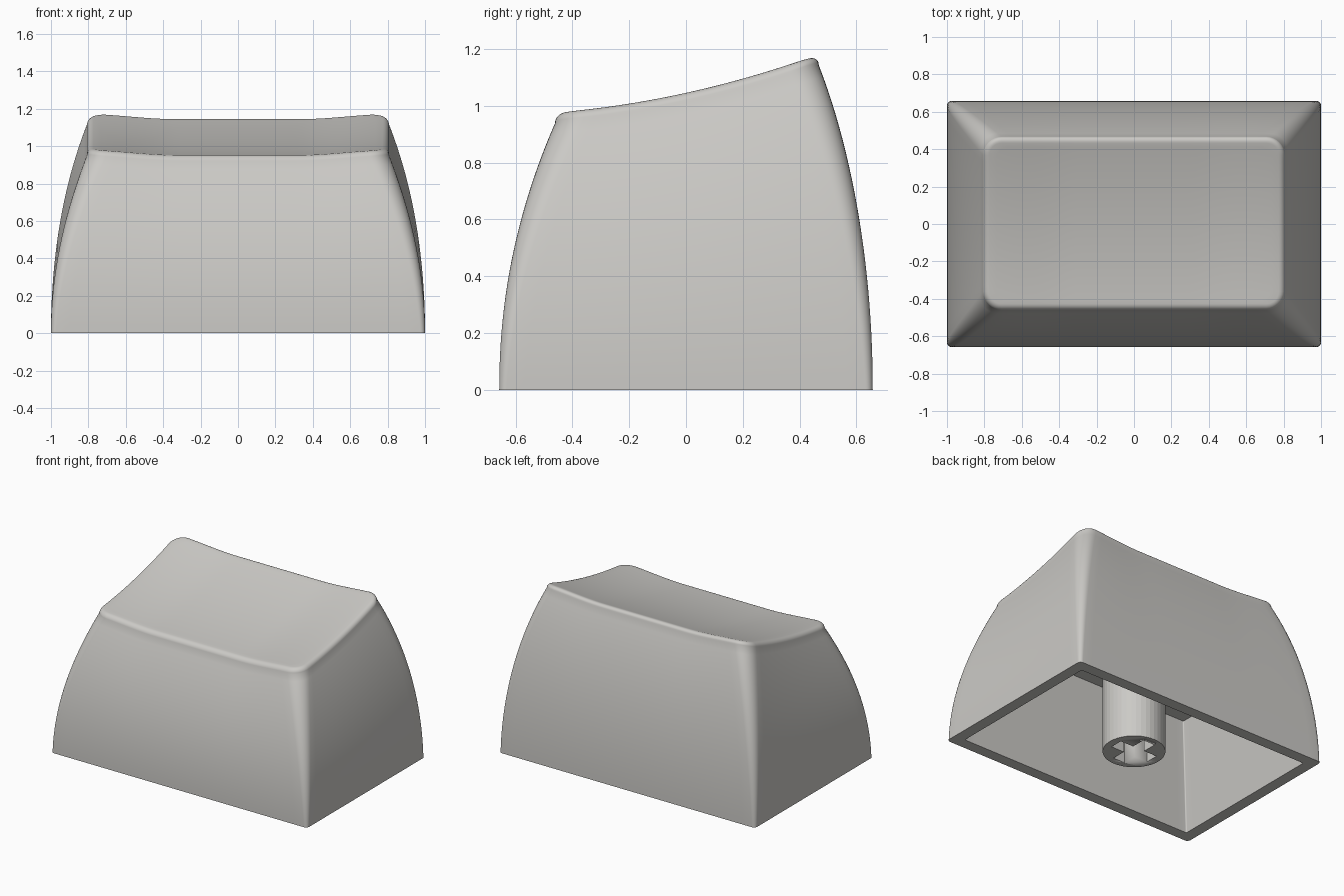
import bpy, bmesh, math

if "Cube" in bpy.data.objects:
    bpy.data.objects.remove(bpy.data.objects["Cube"])

grey = bpy.data.materials.new("warm_light_grey")
grey.diffuse_color = (0.60, 0.59, 0.565, 1)
grey.use_nodes = True
grey.node_tree.nodes["Principled BSDF"].inputs["Base Color"].default_value = grey.diffuse_color


def top_height(x, y):
    """Scooped top: rises towards the back, with a shallow flat-bottomed dish."""
    s = min(max((abs(x) - 0.33) / 0.5, 0), 1)
    dish = 0.028 * (1 - s * s * (3 - 2 * s))
    return 1.047 + 0.22 * y + 0.15 * y * y - dish


def outline(hx, front, back, r, nx=28, ny=20, nc=8):
    """Rounded rectangle from -hx..hx and front..back, always the same point count."""
    pts = []
    corners = [(hx - r, front + r, -90, ny), (hx - r, back - r, 0, nx),
               (-hx + r, back - r, 90, ny), (-hx + r, front + r, 180, nx)]
    for i, (cx, cy, start, n) in enumerate(corners):
        for k in range(nc + 1):
            a = math.radians(start + 90 * k / nc)
            pts.append((cx + r * math.cos(a), cy + r * math.sin(a)))
        # straight run to the start of the next corner
        a = math.radians(start + 90)
        ax, ay = cx + r * math.cos(a), cy + r * math.sin(a)
        nxt = corners[(i + 1) % 4]
        bx, by = nxt[0] + r * math.cos(a), nxt[1] + r * math.sin(a)
        pts += [(ax + (bx - ax) * k / n, ay + (by - ay) * k / n) for k in range(1, n)]
    return pts


def finish(name, bm, angle):
    bmesh.ops.recalc_face_normals(bm, faces=bm.faces)
    me = bpy.data.meshes.new(name)
    bm.to_mesh(me)
    bm.free()
    ob = bpy.data.objects.new(name, me)
    bpy.context.collection.objects.link(ob)
    me.materials.append(grey)
    bpy.ops.object.select_all(action='DESELECT')
    ob.select_set(True)
    bpy.context.view_layer.objects.active = ob
    bpy.ops.object.shade_smooth_by_angle(angle=math.radians(angle))
    return ob


# Keycap shell: cavity, bottom rim, bowed walls, rounded lip and scooped top
CEILING, LIP = 0.725, 0.035
rings = [[(x, y, CEILING) for x, y in outline(0.80, -0.465, 0.465, 0.008)],
         [(x, y, 0) for x, y in outline(0.92, -0.578, 0.578, 0.008)]]
for k in range(25):
    t = k / 24
    pts = outline(1 - 0.192 * t ** 2, -0.658 + 0.196 * t ** 2.1,
                  0.658 - 0.190 * t ** 2, 0.025 + 0.075 * t)
    rings.append([(x, y, t * (top_height(x, y) - LIP)) for x, y in pts])
for k in range(1, 7):
    a = math.radians(15 * k)
    d = LIP * (1 - math.cos(a))
    pts = outline(0.808 - d, -0.462 + d, 0.468 - d, 0.1 - d)
    rings.append([(x, y, top_height(x, y) - LIP * (1 - math.sin(a))) for x, y in pts])
for k in range(1, 20):
    s = 1 - k / 20
    rings.append([(x * s, y * s, top_height(x * s, y * s)) for x, y in pts])

bm = bmesh.new()
loops = [[bm.verts.new(p) for p in ring] for ring in rings]
n = len(loops[0])
for lo, hi in zip(loops, loops[1:]):
    for i in range(n):
        j = (i + 1) % n
        bm.faces.new((lo[i], lo[j], hi[j], hi[i]))
bm.faces.new(loops[0])
centre = bm.verts.new((0, 0, top_height(0, 0)))
for i in range(n):
    bm.faces.new((loops[-1][i], loops[-1][(i + 1) % n], centre))
finish("keycap_shell", bm, 40)

# Stem: round post hanging from the cavity ceiling
bm = bmesh.new()
bmesh.ops.create_cone(bm, cap_ends=True, segments=40, radius1=0.2, radius2=0.2,
                      depth=CEILING + 0.02)
bmesh.ops.translate(bm, verts=bm.verts, vec=(0, 0, (CEILING + 0.02) / 2))
stem = finish("stem", bm, 5)

# Cross-shaped socket cut into the stem
L, W, DEPTH = 0.148, 0.046, 0.3
bm = bmesh.new()
quarter = [(L, -W), (L, W), (W, W)]
cross = []
for q in range(4):
    c, s = round(math.cos(q * math.pi / 2)), round(math.sin(q * math.pi / 2))
    cross += [(c * x - s * y, s * x + c * y) for x, y in quarter]
face = bm.faces.new([bm.verts.new((x, y, -0.1)) for x, y in cross])
ext = bmesh.ops.extrude_face_region(bm, geom=[face])
bmesh.ops.translate(bm, vec=(0, 0, DEPTH + 0.1),
                    verts=[v for v in ext["geom"] if isinstance(v, bmesh.types.BMVert)])
cutter = finish("socket_cutter", bm, 5)
cut = stem.modifiers.new("socket", 'BOOLEAN')
cut.operation, cut.solver, cut.object = 'DIFFERENCE', 'EXACT', cutter
# bake the cut, then drop the helper
bpy.context.view_layer.objects.active = stem
bpy.ops.object.modifier_apply(modifier=cut.name)
bpy.data.objects.remove(cutter)
